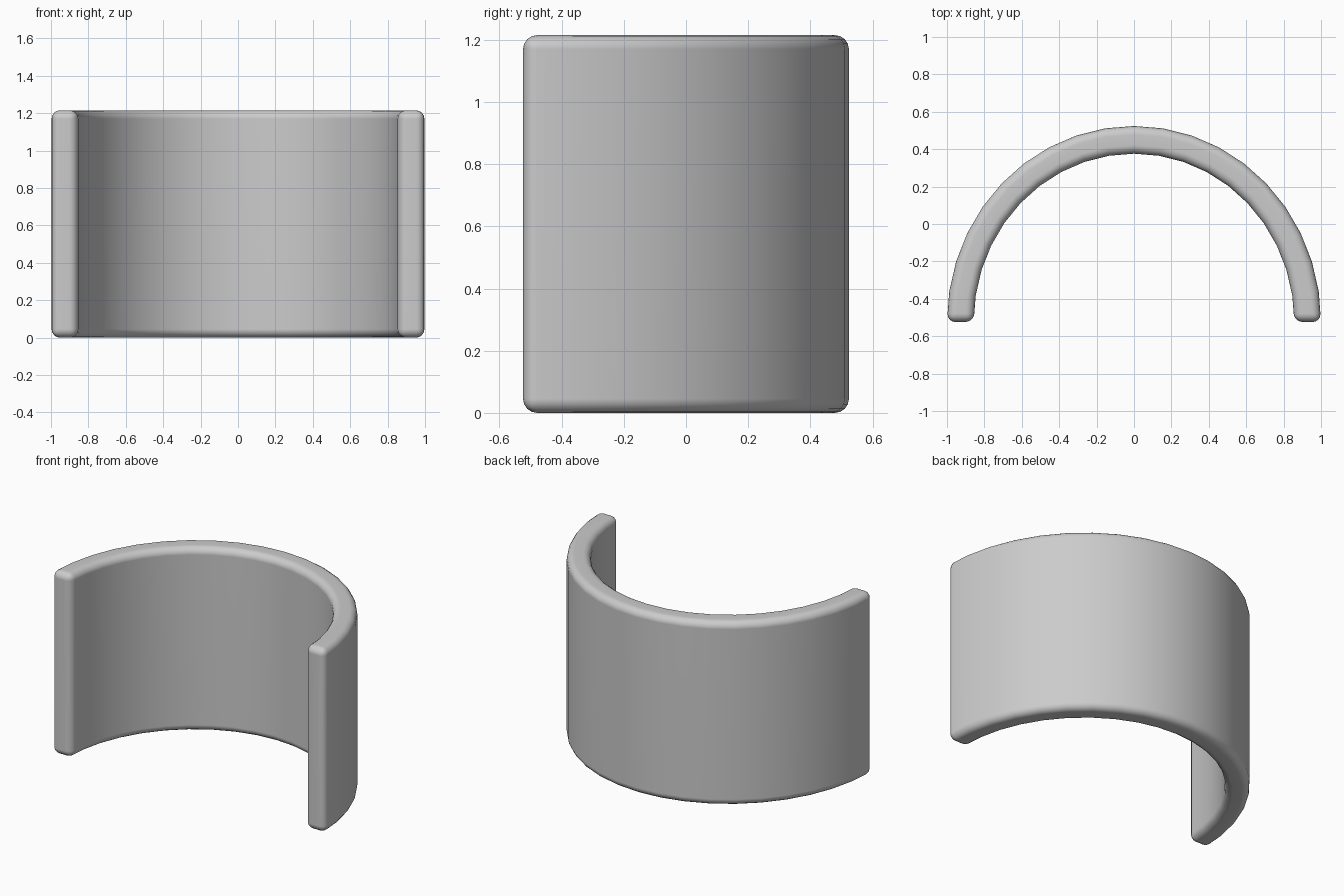
import bpy, bmesh
from math import sin, cos, pi, radians

if "Cube" in bpy.data.objects:
    bpy.data.objects.remove(bpy.data.objects["Cube"])

HEIGHT = 1.215
DEPTH = 1.048
Y0 = -DEPTH / 2
STEPS = 20


def arc(a, b):
    """Half ellipse from the right end over the back to the left end."""
    return [(a * cos(pi * i / STEPS), Y0 + b * sin(pi * i / STEPS)) for i in range(STEPS + 1)]


# Curved wall: strip between two half ellipses, extruded upward
bm = bmesh.new()
outer = [bm.verts.new((x, y, 0)) for x, y in arc(1.0, DEPTH)]
inner = [bm.verts.new((x, y, 0)) for x, y in arc(0.857, 0.9)]
for i in range(STEPS):
    bm.faces.new((outer[i], outer[i + 1], inner[i + 1], inner[i]))
top = bmesh.ops.extrude_face_region(bm, geom=bm.faces[:])["geom"]
bmesh.ops.translate(bm, vec=(0, 0, HEIGHT), verts=[g for g in top if isinstance(g, bmesh.types.BMVert)])
bmesh.ops.recalc_face_normals(bm, faces=bm.faces[:])

mesh = bpy.data.meshes.new("curved_wall")
bm.to_mesh(mesh)
bm.free()
wall = bpy.data.objects.new("curved_wall", mesh)
bpy.context.collection.objects.link(wall)

# Rounded rims and end edges
bevel = wall.modifiers.new("rounded_edges", "BEVEL")
bevel.width = 0.045
bevel.segments = 4
bevel.limit_method = "ANGLE"
bevel.angle_limit = radians(40)

mesh.shade_smooth()
normals = wall.modifiers.new("weighted_normals", "WEIGHTED_NORMAL")
normals.keep_sharp = True
